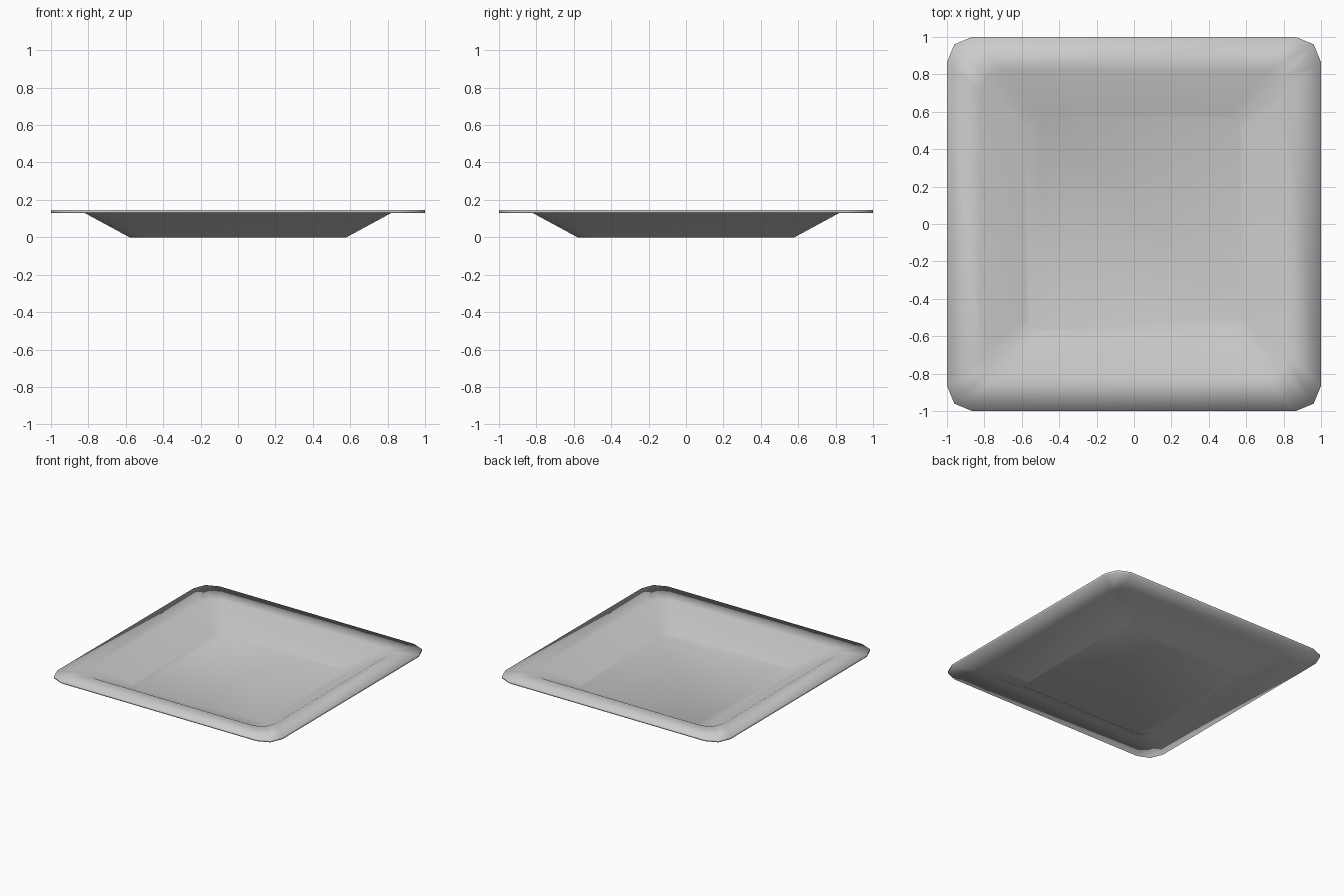
import bpy, bmesh, math

if "Cube" in bpy.data.objects:
    bpy.data.objects.remove(bpy.data.objects["Cube"])

# Plate cross-section: (half width, corner radius, height), underside first, then over the rim
PROFILE = [
    (0.58, 0.08, 0.0),
    (0.82, 0.11, 0.13),
    (1.00, 0.135, 0.13),
    (1.00, 0.135, 0.145),
    (0.82, 0.11, 0.145),
    (0.58, 0.08, 0.014),
]


def rounded_square(bm, half, radius, z, segments=2):
    """Ring of vertices around a square with rounded corners."""
    ring = []
    for corner in range(4):
        mid = math.radians(45 + 90 * corner)
        cx = math.copysign(half - radius, math.cos(mid))
        cy = math.copysign(half - radius, math.sin(mid))
        for i in range(segments + 1):
            a = math.radians(90 * (corner + i / segments))
            ring.append(bm.verts.new((cx + radius * math.cos(a),
                                      cy + radius * math.sin(a), z)))
    return ring


bm = bmesh.new()
rings = [rounded_square(bm, *p) for p in PROFILE]

# Sloping walls, rim and rim edge
for lower, upper in zip(rings, rings[1:]):
    n = len(lower)
    for i in range(n):
        j = (i + 1) % n
        bm.faces.new((lower[i], lower[j], upper[j], upper[i]))

# Flat base and inner floor
bm.faces.new(rings[0][::-1])
bm.faces.new(rings[-1])
bmesh.ops.recalc_face_normals(bm, faces=bm.faces)
for f in bm.faces:
    f.smooth = True

mesh = bpy.data.meshes.new("square_plate")
bm.to_mesh(mesh)
bm.free()
plate = bpy.data.objects.new("square_plate", mesh)
bpy.context.collection.objects.link(plate)
